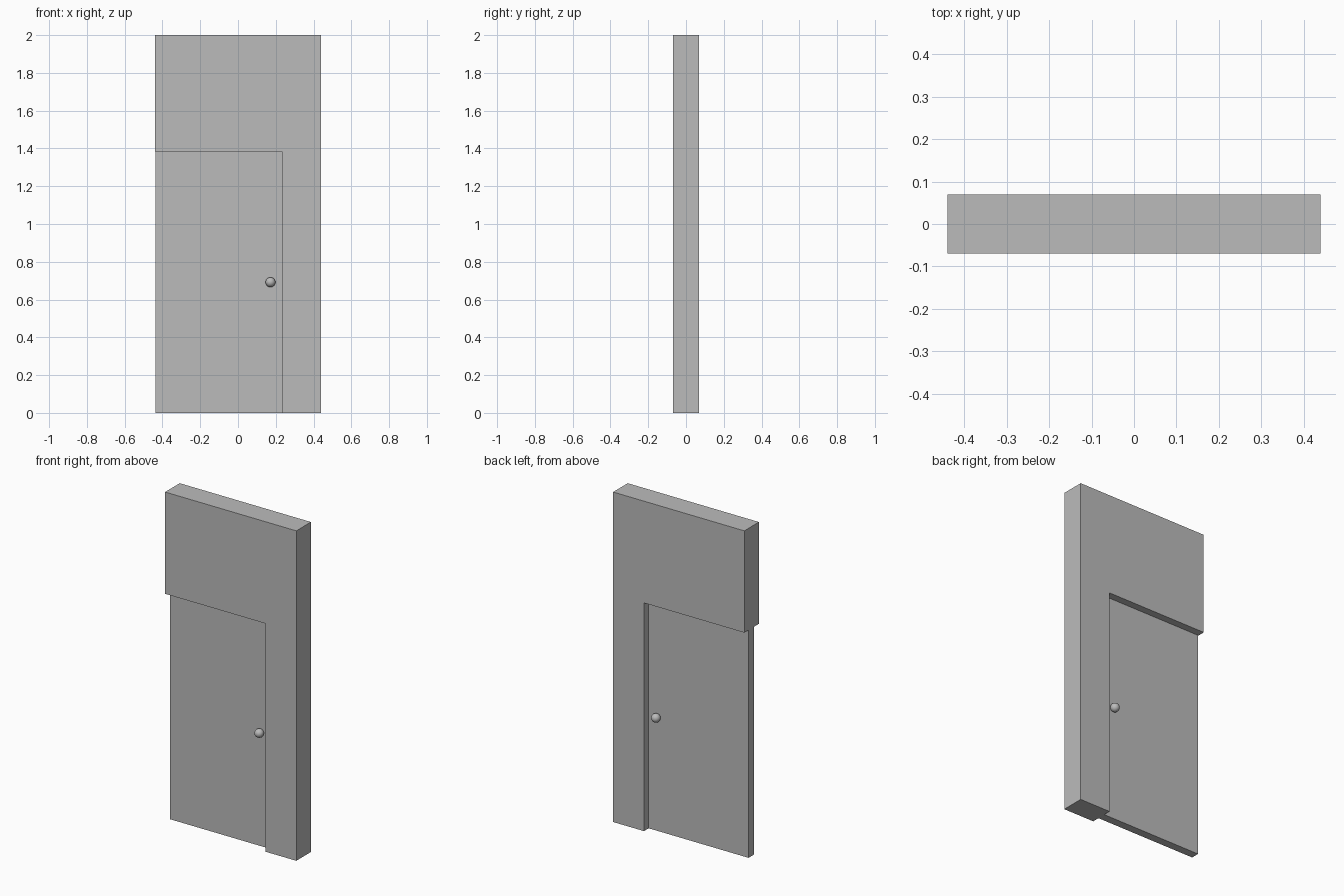
import bpy

cube = bpy.data.objects.get("Cube")
if cube:
    bpy.data.objects.remove(cube, do_unlink=True)

# Single plain grey
GREY = (0.5, 0.5, 0.5, 1.0)
grey = bpy.data.materials.new("plain_grey")
grey.use_nodes = True
grey.diffuse_color = GREY
for node in grey.node_tree.nodes:
    if node.type == 'BSDF_PRINCIPLED':
        node.inputs["Base Color"].default_value = GREY


def box(name, x0, x1, depth, z0, z1):
    """Box centred on y = 0, given by its x and z limits."""
    bpy.ops.mesh.primitive_cube_add(size=1, location=((x0 + x1) / 2, 0, (z0 + z1) / 2))
    ob = bpy.context.object
    ob.name = name
    ob.scale = (x1 - x0, depth, z1 - z0)
    bpy.ops.object.transform_apply(location=False, rotation=False, scale=True)
    ob.data.materials.append(grey)
    return ob


LEFT, RIGHT, JAMB = -0.44, 0.44, 0.233
HEAD, TOP = 1.383, 2.0
WALL_DEPTH, DOOR_DEPTH = 0.14, 0.05

# Wall: full-height side column and the panel above the door
box("wall_column", JAMB, RIGHT, WALL_DEPTH, 0, TOP)
box("wall_above_door", LEFT, JAMB, WALL_DEPTH, HEAD, TOP)

# Door leaf, recessed on both sides
box("door_leaf", LEFT + 0.003, JAMB, DOOR_DEPTH, 0, HEAD)

# Round knobs on both faces of the door
for name, side in (("front_knob", -1), ("back_knob", 1)):
    bpy.ops.mesh.primitive_uv_sphere_add(segments=32, ring_count=16, radius=0.026,
                                         location=(0.172, side * 0.043, 0.692))
    knob = bpy.context.object
    knob.name = name
    knob.data.materials.append(grey)
    bpy.ops.object.shade_smooth()
